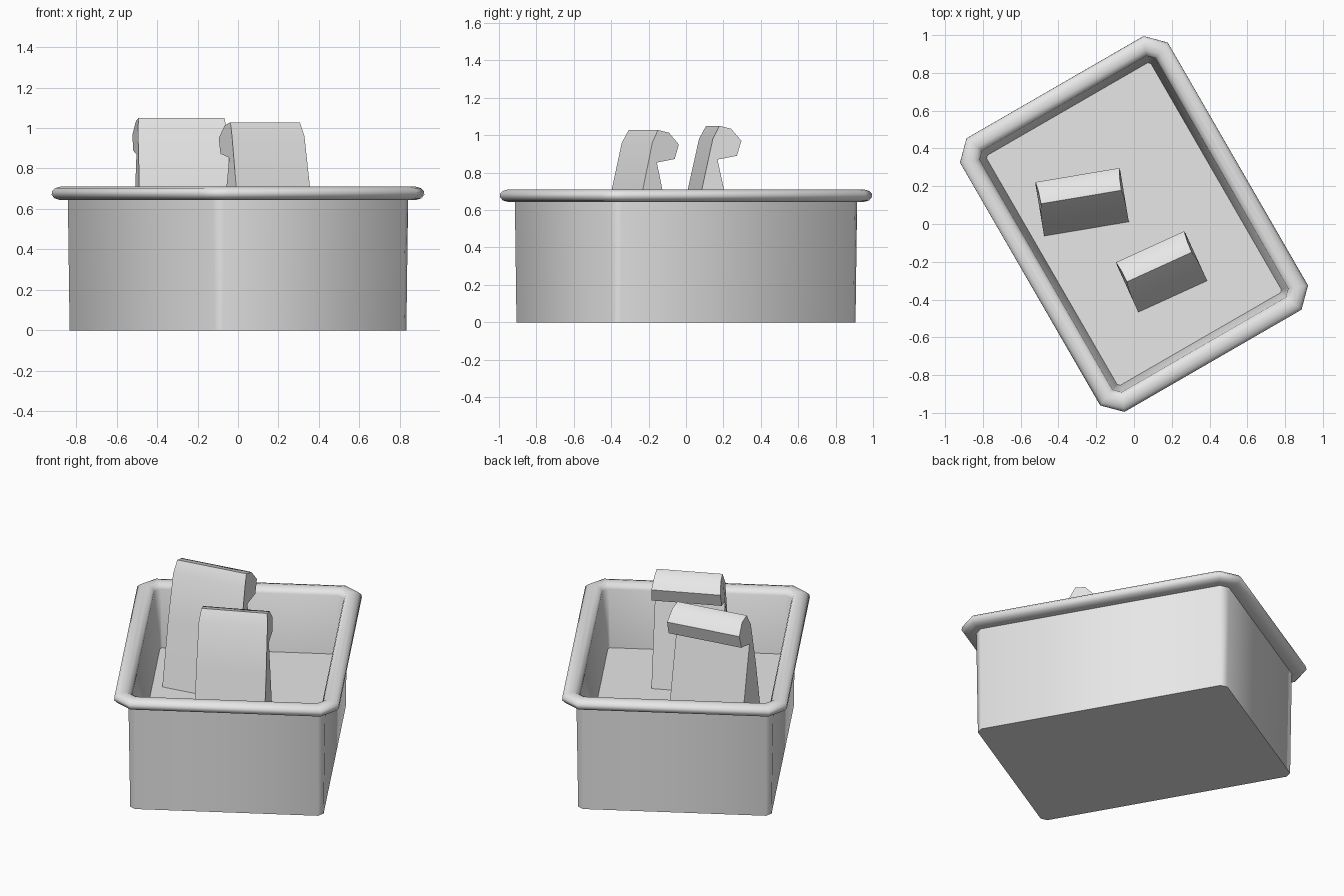
import bpy
import bmesh
from math import radians, sin, cos
from mathutils import Matrix, Vector

cube = bpy.data.objects.get("Cube")
if cube:
    bpy.data.objects.remove(cube, do_unlink=True)

# One plain grey for everything
grey = bpy.data.materials.new("plain_grey")
grey.use_nodes = True
colour = (0.8, 0.8, 0.8, 1)
grey.diffuse_color = colour
grey.node_tree.nodes["Principled BSDF"].inputs["Base Color"].default_value = colour


def finish(name, bm, matrix):
    """Turn a bmesh into a smooth-shaded object with sharp corners."""
    bmesh.ops.recalc_face_normals(bm, faces=bm.faces)
    bm.transform(matrix)
    mesh = bpy.data.meshes.new(name)
    bm.to_mesh(mesh)
    bm.free()
    mesh.materials.append(grey)
    obj = bpy.data.objects.new(name, mesh)
    bpy.context.collection.objects.link(obj)
    bpy.ops.object.select_all(action='DESELECT')
    obj.select_set(True)
    bpy.context.view_layer.objects.active = obj
    bpy.ops.object.shade_smooth_by_angle(angle=radians(50))
    return obj


def loft(bm, loops):
    """Skin a list of equal-length closed point loops and cap both ends."""
    rings = [[bm.verts.new(p) for p in loop] for loop in loops]
    n = len(rings[0])
    for a, b in zip(rings, rings[1:]):
        for i in range(n):
            j = (i + 1) % n
            bm.faces.new((a[i], a[j], b[j], b[i]))
    bm.faces.new(rings[0])
    bm.faces.new(rings[-1])


def chamfered_rectangle(inset, chamfer, z):
    """Rectangle with cut corners, inset from the outer edge of the rim."""
    u, v, c = 0.637 - inset, 0.838 - inset, chamfer
    corners = [(u, v - c), (u - c, v), (c - u, v), (-u, v - c),
               (-u, c - v), (c - u, -v), (u - c, -v), (u, c - v)]
    return [Vector((x, y, z)) for x, y in corners]


# Tub: tapered outer wall, rolled rim, inner wall and raised floor
rings = [chamfered_rectangle(0.09, 0.03, 0), chamfered_rectangle(0.08, 0.04, 0.645)]
for step in range(9):
    a = radians(-80 + step * 32.5)
    inset = 0.05 - 0.05 * cos(a)
    rings.append(chamfered_rectangle(inset, 0.095 - 0.6 * inset, 0.677 + 0.034 * sin(a)))
rings.append(chamfered_rectangle(0.135, 0.012, 0.33))
tub = bmesh.new()
loft(tub, rings)
finish("tub", tub, Matrix.Rotation(radians(30), 4, 'Z'))

# Hooked panel section: (depth, height), leaning back with a rolled top
section = [(0.016, 0.33), (0.09, 0.71), (0.15, 0.98), (0.187, 1.05), (0.25, 1.035),
           (0.305, 0.97), (0.28, 0.89), (0.175, 0.87), (0.21, 0.71), (0.29, 0.33)]


def hooked_panel(name, left, right, depth, stretch, angle):
    bm = bmesh.new()
    loops = []
    for x, lean in ((left, 1), (right, -1)):
        # the top edge is slightly narrower than the rest
        loops.append([Vector((x + lean * max(0, z - 0.95) * 0.12, y + depth,
                              0.33 + (z - 0.33) * stretch)) for y, z in section])
    loft(bm, loops)
    finish(name, bm, Matrix.Rotation(radians(angle), 4, 'Z'))


hooked_panel("rear_hooked_panel", -0.48, -0.025, 0, 1, 9.5)
hooked_panel("front_hooked_panel", -0.173, 0.228, -0.45, 0.97, 24.5)
